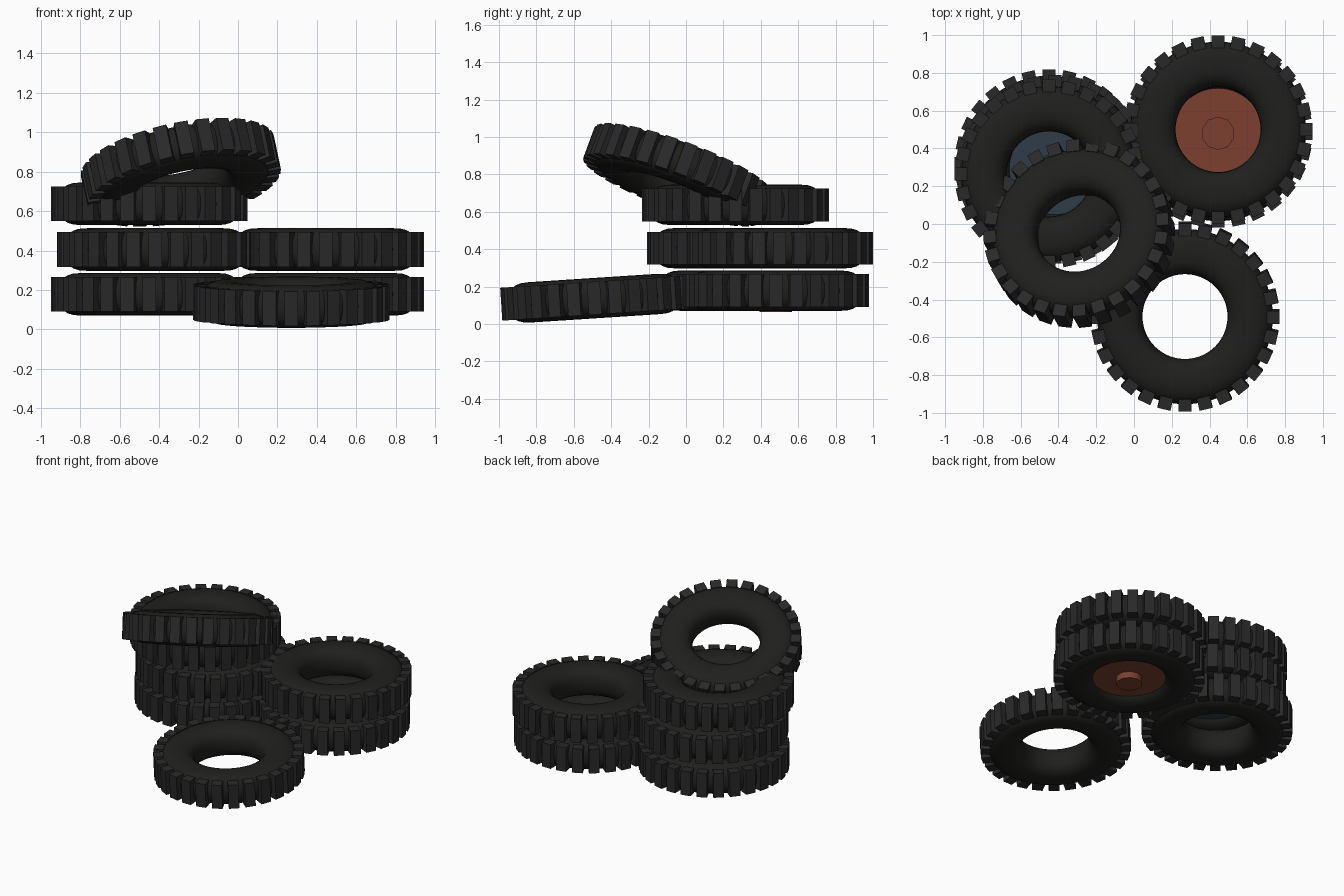
import bpy, bmesh, math
from mathutils import Matrix, Vector

if "Cube" in bpy.data.objects:
    bpy.data.objects.remove(bpy.data.objects["Cube"])


def material(name, rgb):
    m = bpy.data.materials.new(name)
    m.diffuse_color = (*rgb, 1)
    m.use_nodes = True
    m.node_tree.nodes["Principled BSDF"].inputs["Base Color"].default_value = m.diffuse_color
    return m


RUBBER = material("rubber", (0.014, 0.014, 0.013))
TREAD = material("tread_rubber", (0.022, 0.022, 0.022))
RUST = material("rust", (0.20, 0.05, 0.03))
BLUE = material("blue_steel", (0.03, 0.045, 0.065))


def finish(bm, name, mat, smooth=None):
    bmesh.ops.recalc_face_normals(bm, faces=bm.faces)
    me = bpy.data.meshes.new(name)
    bm.to_mesh(me)
    bm.free()
    me.materials.append(mat)
    if smooth:
        me.shade_smooth()
        me.set_sharp_from_angle(angle=math.radians(smooth))
    return me


def carcass_mesh(seg=56, ring=24, power=2.5):
    # rounded, slightly squared cross-section swept around the axle
    bm = bmesh.new()
    rings = []
    for i in range(seg):
        a = 2 * math.pi * i / seg
        row = []
        for j in range(ring):
            t = 2 * math.pi * j / ring
            c, s = math.cos(t), math.sin(t)
            r = 0.345 + 0.12 * math.copysign(abs(c) ** (2 / power), c)
            z = 0.108 * math.copysign(abs(s) ** (2 / power), s)
            row.append(bm.verts.new((r * math.cos(a), r * math.sin(a), z)))
        rings.append(row)
    for i in range(seg):
        p, q = rings[i], rings[(i + 1) % seg]
        for j in range(ring):
            k = (j + 1) % ring
            bm.faces.new((p[j], q[j], q[k], p[k]))
    return finish(bm, "tyre_carcass", RUBBER, 60)


def tread_mesh(count=28):
    # ring of rectangular blocks
    bm = bmesh.new()
    for i in range(count):
        m = (Matrix.Rotation(2 * math.pi * i / count, 4, 'Z')
             @ Matrix.Translation((0.466, 0, 0))
             @ Matrix.Diagonal((0.066, 0.07, 0.176, 1)))
        bmesh.ops.create_cube(bm, size=1, matrix=m)
    return finish(bm, "tyre_tread", TREAD)


def cylinder_mesh(name, radius, depth, sides, mat):
    bm = bmesh.new()
    bmesh.ops.create_cone(bm, cap_ends=True, segments=sides, radius1=radius,
                          radius2=radius, depth=depth)
    return finish(bm, name, mat, 40)


def place(name, mesh, matrix):
    ob = bpy.data.objects.new(name, mesh)
    ob.matrix_world = matrix
    bpy.context.collection.objects.link(ob)


carcass, tread = carcass_mesh(), tread_mesh()
UP = (0, 0, 1)

# name, centre, axle direction, spin in degrees
tyres = [
    ("left_bottom", (-0.45, 0.32, 0.178), UP, 0),
    ("left_middle", (-0.42, 0.29, 0.405), UP, 0),
    ("left_top", (-0.45, 0.265, 0.637), UP, 0),
    ("right_bottom", (0.445, 0.48, 0.178), UP, 0),
    ("right_top", (0.445, 0.50, 0.405), UP, 0),
    ("front", (0.27, -0.49, 0.138), (0, -0.065, 1), 0),
    ("leaning", (-0.29, -0.05, 0.797), (-0.195, 0.339, 0.92), 4),
]
for name, loc, axis, spin in tyres:
    tilt = Vector(UP).rotation_difference(Vector(axis)).to_matrix().to_4x4()
    m = Matrix.Translation(loc) @ tilt @ Matrix.Rotation(math.radians(spin), 4, 'Z')
    place(name + "_tyre", carcass, m)
    place(name + "_tread", tread, m)

# wheel hubs with centre bosses
for name, loc, mat, boss in (("rust", (0.445, 0.48, 0.176), RUST, 0.222),
                             ("blue", (-0.42, 0.29, 0.405), BLUE, 0.19)):
    m = Matrix.Translation(loc)
    place(name + "_hub_disc", cylinder_mesh(name + "_hub_disc", 0.27, 0.13, 32, mat), m)
    place(name + "_hub_boss", cylinder_mesh(name + "_hub_boss", 0.088, boss, 10, mat), m)
